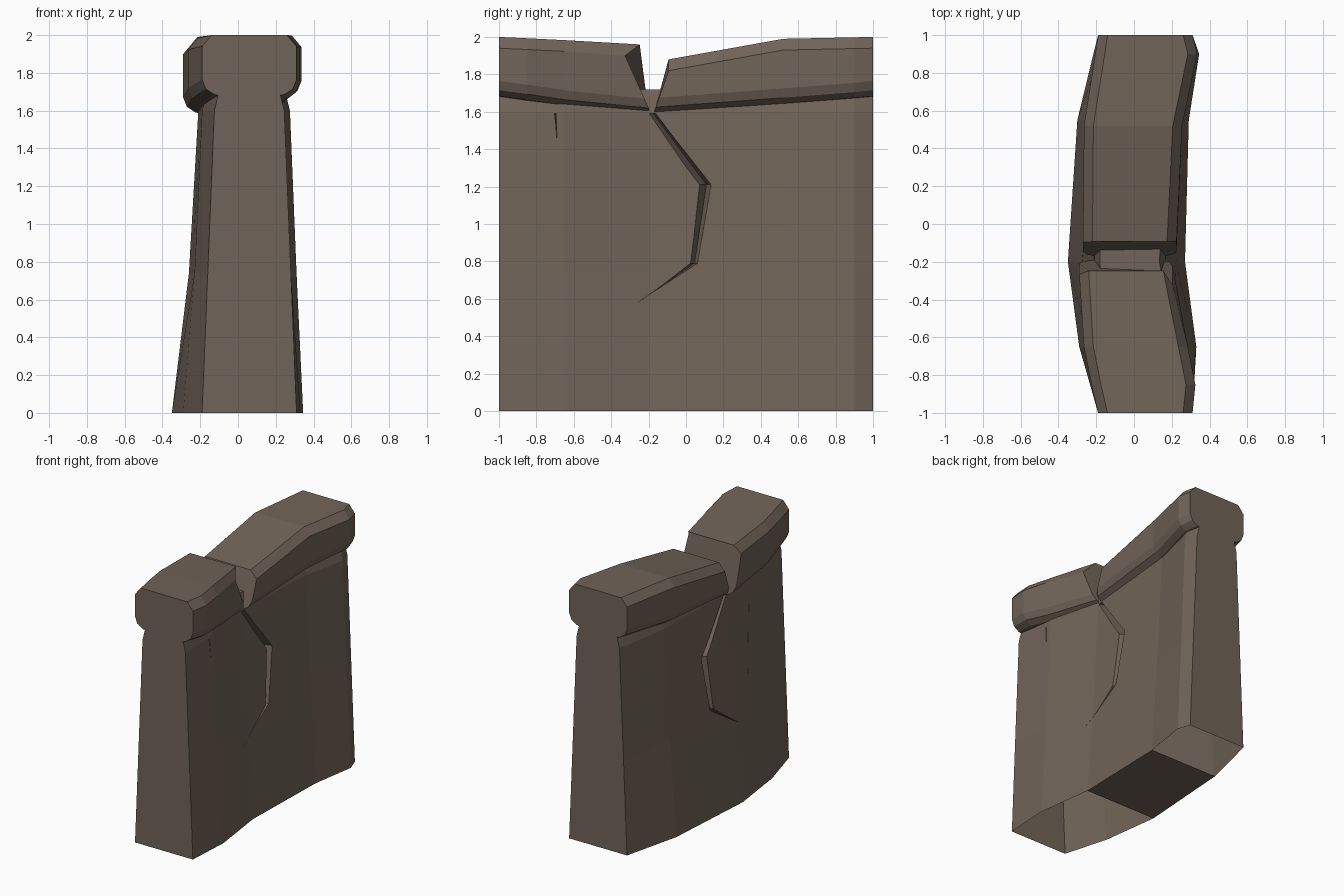
import bpy, bmesh

if "Cube" in bpy.data.objects:
    bpy.data.objects.remove(bpy.data.objects["Cube"])

stone = bpy.data.materials.new("brown stone")
stone.diffuse_color = (0.165, 0.127, 0.098, 1)
stone.use_nodes = True
stone.node_tree.nodes["Principled BSDF"].inputs["Base Color"].default_value = stone.diffuse_color


def make(name, verts, faces):
    me = bpy.data.meshes.new(name)
    bm = bmesh.new()
    vs = [bm.verts.new(v) for v in verts]
    for f in faces:
        bm.faces.new([vs[i] for i in f])
    bmesh.ops.recalc_face_normals(bm, faces=bm.faces)
    bm.to_mesh(me)
    bm.free()
    me.materials.append(stone)
    ob = bpy.data.objects.new(name, me)
    bpy.context.collection.objects.link(ob)
    return ob


def loft(name, rings):
    """Skin a list of equal closed rings and cap both ends."""
    n = len(rings[0])
    faces = [list(range(n)), list(range((len(rings) - 1) * n, len(rings) * n))]
    for r in range(len(rings) - 1):
        for i in range(n):
            j = (i + 1) % n
            faces.append([r * n + i, r * n + j, (r + 1) * n + j, (r + 1) * n + i])
    return make(name, [v for ring in rings for v in ring], faces)


# Wall: y, left x at base / middle / top, right x at base / middle / top
LEVELS = (0, 0.74, 1.6)
WALL = [
    (-1.0, -.19, -.16, -.125, .31, .28, .245),
    (-.65, -.29, -.23, -.19, .33, .28, .24),
    (-.20, -.35, -.26, -.21, .27, .215, .165),
    (.55, -.30, -.245, -.20, .29, .245, .20),
    (.90, -.215, -.18, -.145, .345, .31, .275),
    (1.0, -.19, -.16, -.125, .31, .28, .245),
]
rings = []
for y, *x in WALL:
    left = [(x[i], y, LEVELS[i]) for i in range(3)]
    right = [(x[i + 3], y, LEVELS[i]) for i in (2, 1, 0)]
    rings.append(left + [(x[2] + .03, y, 1.72), (x[5] - .03, y, 1.72)] + right)
wall = loft("wall", rings)


def surface(side, y, z):
    """x of the wall side at a given y and z."""
    o = 1 if side < 0 else 4
    k = 0 if z < LEVELS[1] else 1
    t = (z - LEVELS[k]) / (LEVELS[k + 1] - LEVELS[k])
    for a, b in zip(WALL, WALL[1:]):
        if a[0] <= y <= b[0]:
            s = (y - a[0]) / (b[0] - a[0])
            lo = a[o + k] + (b[o + k] - a[o + k]) * s
            hi = a[o + k + 1] + (b[o + k + 1] - a[o + k + 1]) * s
            return lo + (hi - lo) * t


# Cracks: wedge-shaped cutters that follow the wall side; points are y, z, width, depth
def crack(side, path):
    rings = []
    for y, z, w, d in path:
        x = surface(side, y, z)
        rings.append([(x + side * .03, y - w, z), (x + side * .03, y + w, z),
                      (x - side * d, y + w * .2, z)])
    cut = loft("crack_cutter", rings)
    cut.hide_render = True
    mod = wall.modifiers.new("crack", 'BOOLEAN')
    mod.operation, mod.solver, mod.object = 'DIFFERENCE', 'EXACT', cut
    bpy.context.view_layer.objects.active = wall
    bpy.ops.object.modifier_apply(modifier=mod.name)
    bpy.data.objects.remove(cut)


MAIN = [(-.18, 1.59, .025, .07), (.10, 1.21, .045, .07),
        (.04, .79, .03, .05), (-.26, .58, .004, .004)]
for side in (-1, 1):
    crack(side, MAIN)
crack(1, [(-.70, 1.59, .01, .02), (-.69, 1.44, .003, .003)])
crack(-1, [(-.48, 1.40, .006, .012), (-.42, .85, .003, .006)])

# Underside of the wall is open except under the middle
bm = bmesh.new()
bm.from_mesh(wall.data)
gone = [f for f in bm.faces if all(v.co.z < .001 for v in f.verts)
        and not -.2 < f.calc_center_median().y < .55]
bmesh.ops.delete(bm, geom=gone, context='FACES_ONLY')
bm.to_mesh(wall.data)
bm.free()


# Coping stones: y, left x, right x, bottom z, top z, end slope, right / left corner setback
def coping(name, stations):
    rings = []
    for y, l, r, zb, zt, k, sr, sl in stations:
        half = [(.10, zb - .025), (.065, zb - .02), (.02, zb + .01), (0, zb + .06),
                (0, zt - .06), (.05, zt)]
        ring = [(l + i, y + k * (z - zb) + (sl * (z - zb) / .3 if i < .03 else 0), z)
                for i, z in half]
        ring += [(r - i, y + k * (z - zb) + (sr * (z - zb) / .3 if i < .03 else 0), z)
                 for i, z in reversed(half)]
        rings.append(ring)
    return loft(name, rings)


coping("front_coping", [
    (-1.0, -.19, .31, 1.705, 2.0, 0, 0, 0),
    (-.85, -.225, .325, 1.685, 1.993, 0, 0, 0),
    (-.65, -.265, .285, 1.655, 1.983, 0, 0, 0),
    (-.195, -.29, .205, 1.61, 1.96, -.15, -.09, -.03)])
coping("back_coping", [
    (-.165, -.27, .225, 1.615, 1.88, .27, .025, .02),
    (.52, -.265, .255, 1.665, 1.99, 0, 0, 0),
    (.90, -.205, .335, 1.695, 1.998, 0, 0, 0),
    (1.0, -.19, .31, 1.705, 2.0, 0, 0, 0)])
